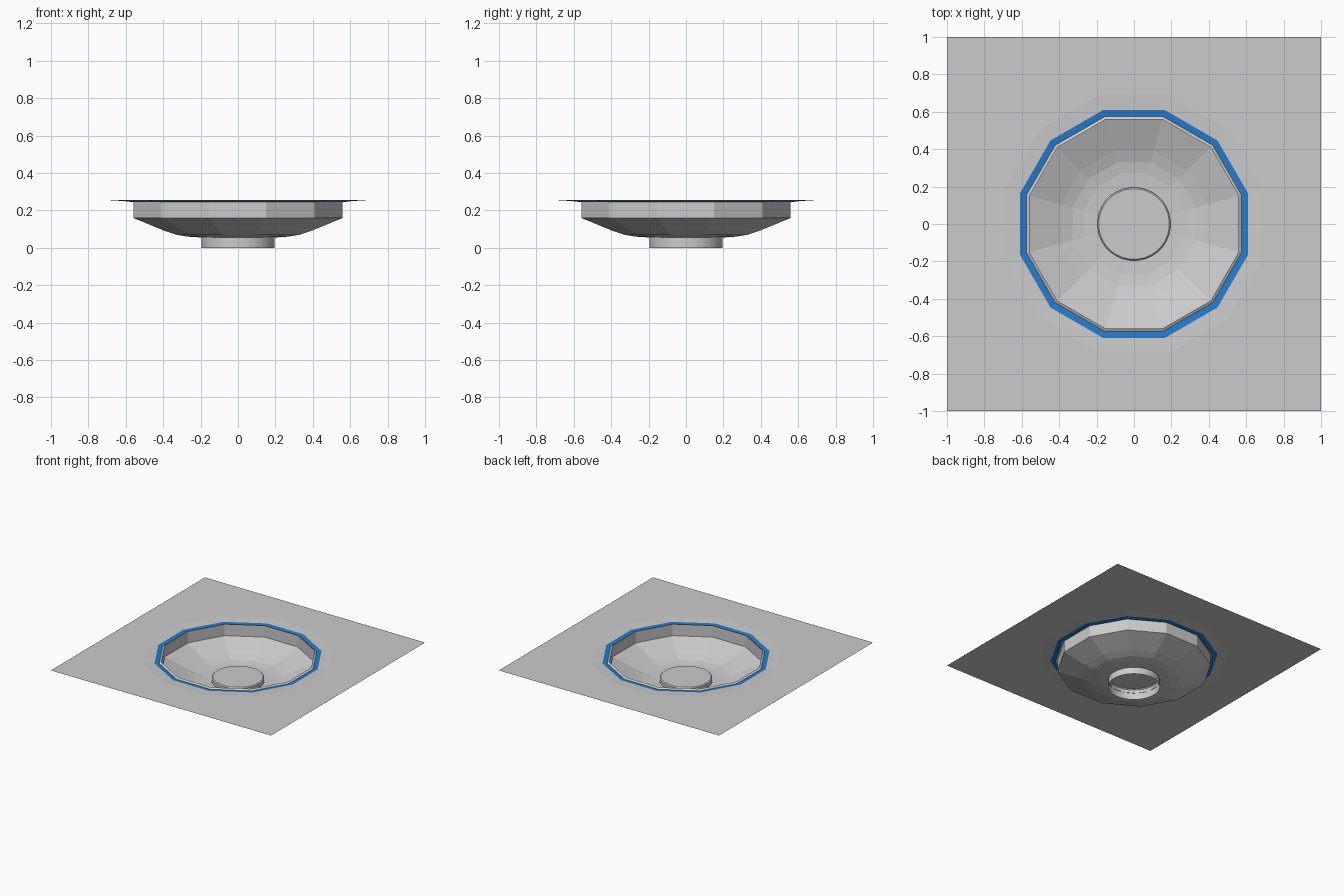
import bpy, bmesh, math

if "Cube" in bpy.data.objects:
    bpy.data.objects.remove(bpy.data.objects["Cube"])

SHEET_Z = 0.255


def ring_points(apothem, z, sides):
    # flats face the axes, so corners sit half a step off
    r = apothem / math.cos(math.pi / sides)
    return [(r * math.cos((i + 0.5) * 2 * math.pi / sides),
             r * math.sin((i + 0.5) * 2 * math.pi / sides), z) for i in range(sides)]


def finish(name, bm, color=None, smooth=False):
    mesh = bpy.data.meshes.new(name)
    bm.to_mesh(mesh)
    bm.free()
    obj = bpy.data.objects.new(name, mesh)
    bpy.context.collection.objects.link(obj)
    if color:
        mat = bpy.data.materials.new(name + "_colour")
        mat.diffuse_color = color
        mat.use_nodes = True
        mat.node_tree.nodes["Principled BSDF"].inputs["Base Color"].default_value = mat.diffuse_color
        mesh.materials.append(mat)
    if smooth:
        bpy.context.view_layer.objects.active = obj
        obj.select_set(True)
        bpy.ops.object.shade_smooth_by_angle(angle=math.radians(30))
        obj.select_set(False)
    return obj


def lathe(name, profile, sides=12, cap=False, **kw):
    # profile runs from the outside/top inward, giving upward normals
    bm = bmesh.new()
    rings = [[bm.verts.new(p) for p in ring_points(a, z, sides)] for a, z in profile]
    for outer, inner in zip(rings, rings[1:]):
        for i in range(sides):
            j = (i + 1) % sides
            bm.faces.new((outer[i], outer[j], inner[j], inner[i]))
    if cap:
        bm.faces.new(rings[-1])
    return finish(name, bm, **kw)


# flat square sheet with a twelve-sided hole
bm = bmesh.new()
square = [(-1, -1, SHEET_Z), (1, -1, SHEET_Z), (1, 1, SHEET_Z), (-1, 1, SHEET_Z)]
edges = []
for loop in (square, ring_points(0.69, SHEET_Z, 12)):
    vs = [bm.verts.new(p) for p in loop]
    edges += [bm.edges.new((vs[i - 1], vs[i])) for i in range(len(vs))]
bmesh.ops.triangle_fill(bm, edges=edges, use_beauty=True, normal=(0, 0, 1))
finish("ground_sheet", bm)

# shallow slope around the hole
lathe("hole_border", [(0.69, SHEET_Z), (0.61, 0.25)])

# blue band
lathe("blue_band", [(0.61, 0.25), (0.575, 0.246)], color=(0.02, 0.2, 0.6, 1))

# rim lip, upright wall and sloping bowl
lathe("bowl", [(0.575, 0.246), (0.56, 0.255), (0.56, 0.16), (0.39, 0.09),
               (0.33, 0.07), (0.27, 0.06), (0.19, 0.055)])

# round centre plug, open underneath
lathe("centre_plug", [(0.195, 0.0), (0.195, 0.083), (0.188, 0.09)],
      sides=32, cap=True, smooth=True)
